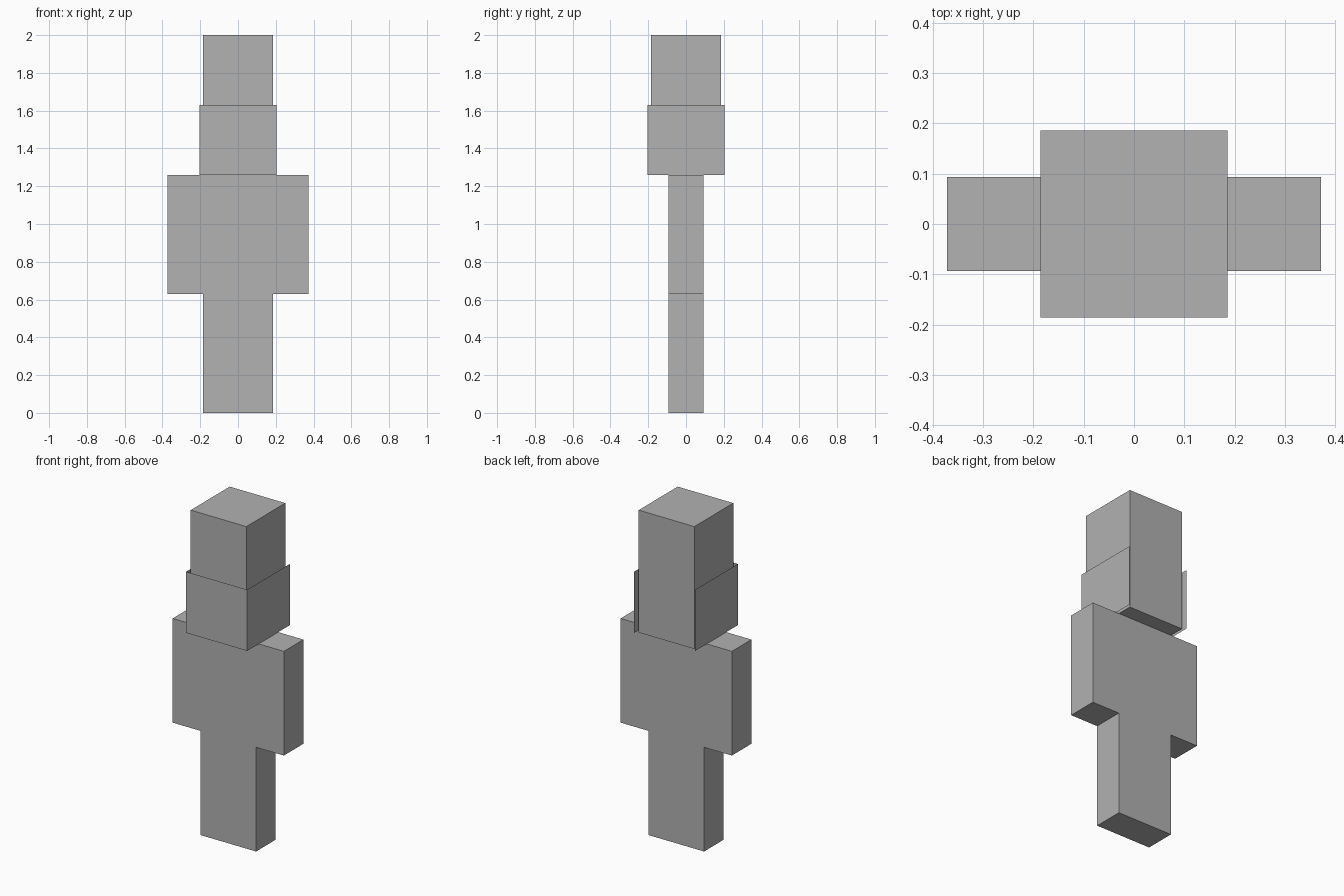
import bpy
import bmesh

if "Cube" in bpy.data.objects:
    bpy.data.objects.remove(bpy.data.objects["Cube"], do_unlink=True)

# Main proportions
U = 0.186          # limb width, half of the head width
HIP, NECK, TOP = 0.63, 1.26, 2.0
BEARD_TOP, BEARD_R = 1.63, 0.204

grey = bpy.data.materials.new("plain_grey")
grey.use_nodes = True
colour = (0.445, 0.445, 0.445, 1)
grey.diffuse_color = colour
grey.node_tree.nodes["Principled BSDF"].inputs["Base Color"].default_value = colour


def box(name, x, width, depth, bottom, top, keep=None):
    """Box centred on y = 0; keep is an optional rule for which faces stay."""
    bm = bmesh.new()
    bmesh.ops.create_cube(bm, size=1)
    bm.normal_update()
    if keep:
        drop = [f for f in bm.faces if not keep(f.normal)]
        bmesh.ops.delete(bm, geom=drop, context='FACES')
    bmesh.ops.scale(bm, vec=(width, depth, top - bottom), verts=bm.verts)
    bmesh.ops.translate(bm, vec=(x, 0, (bottom + top) / 2), verts=bm.verts)
    mesh = bpy.data.meshes.new(name)
    bm.to_mesh(mesh)
    bm.free()
    mesh.materials.append(grey)
    obj = bpy.data.objects.new(name, mesh)
    bpy.context.collection.objects.link(obj)
    return obj


# Head and torso
box("head", 0, 2 * U, 2 * U, NECK, TOP)
box("torso", 0, 2 * U, U, HIP, NECK)

# Paired limbs
for side, s in (("left", 1), ("right", -1)):
    box(side + "_arm", s * 1.5 * U, U, U, HIP, NECK)
    box(side + "_leg", s * 0.5 * U, U, U, 0, HIP)

# Thin mask around the lower face: front and two sides, open at the back
box("face_mask", 0, 2 * BEARD_R, 2 * BEARD_R, NECK, BEARD_TOP,
    keep=lambda n: abs(n.z) < 0.5 and n.y < 0.5)
